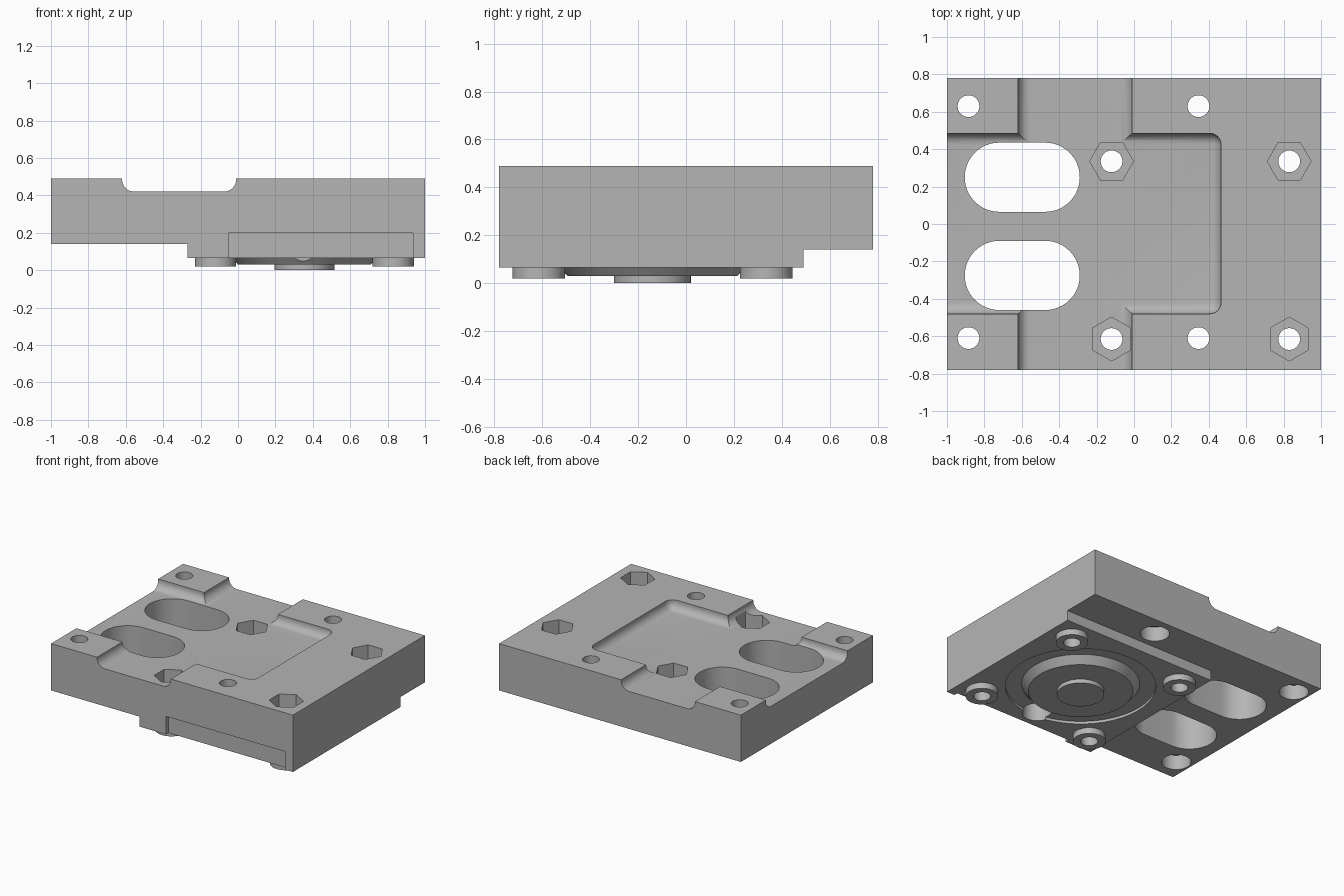
import bpy, bmesh, math

old = bpy.data.objects.get("Cube")
if old:
    bpy.data.objects.remove(old, do_unlink=True)

grey = bpy.data.materials.new("plain grey")
grey.use_nodes = True
colour = (0.46, 0.46, 0.46, 1)
grey.diffuse_color = colour
grey.node_tree.nodes["Principled BSDF"].inputs["Base Color"].default_value = colour


def make(name, bm):
    bmesh.ops.recalc_face_normals(bm, faces=bm.faces)
    mesh = bpy.data.meshes.new(name)
    bm.to_mesh(mesh)
    bm.free()
    mesh.materials.append(grey)
    obj = bpy.data.objects.new(name, mesh)
    bpy.context.collection.objects.link(obj)
    return obj


def prism(name, pts, z0, z1, top_pts=None):
    """Solid between an outline at z0 and an outline at z1."""
    bm = bmesh.new()
    low = [bm.verts.new((x, y, z0)) for x, y in pts]
    high = [bm.verts.new((x, y, z1)) for x, y in (top_pts or pts)]
    bm.faces.new(low)
    bm.faces.new(high)
    for i in range(len(low)):
        j = (i + 1) % len(low)
        bm.faces.new((low[i], low[j], high[j], high[i]))
    return make(name, bm)


def ring(x, y, r, n=64, turn=0.0):
    return [(x + r * math.cos(turn + math.tau * i / n),
             y + r * math.sin(turn + math.tau * i / n)) for i in range(n)]


def rect(x0, x1, y0, y1):
    return [(x0, y0), (x1, y0), (x1, y1), (x0, y1)]


def slot(x0, x1, y, r, n=24):
    pts = []
    for cx, start in ((x1, -math.pi / 2), (x0, math.pi / 2)):
        pts += [(cx + r * math.cos(start + math.pi * i / n),
                 y + r * math.sin(start + math.pi * i / n)) for i in range(n + 1)]
    return pts


def rounded_pocket(name, outline, z0, z1, radius):
    """Cutter with rounded bottom and upright edges."""
    obj = prism(name, outline, z0, z1)
    bm = bmesh.new()
    bm.from_mesh(obj.data)
    edges = [e for e in bm.edges if min(v.co.z for v in e.verts) < z0 + 0.001]
    bmesh.ops.bevel(bm, geom=edges, offset=radius, segments=8, profile=0.5,
                    affect='EDGES')
    bm.to_mesh(obj.data)
    bm.free()
    return obj


def combine(tool, operation):
    tool.hide_render = True
    mod = body.modifiers.new("combine", 'BOOLEAN')
    mod.operation = operation
    mod.solver = 'EXACT'
    mod.object = tool
    bpy.context.view_layer.objects.active = body
    bpy.ops.object.modifier_apply(modifier=mod.name)
    bpy.data.objects.remove(tool, do_unlink=True)


def cut(tool):
    combine(tool, 'DIFFERENCE')


def add(tool):
    combine(tool, 'UNION')


TOP, FLOOR, BASE, STEP = 0.49, 0.42, 0.065, 0.14
HUB_X, HUB_Y = 0.355, -0.14

# Main block with a raised step along two underside edges
body = prism("mounting_plate", rect(-1, 1, -0.78, 0.78), BASE, TOP)
cut(prism("step", [(-1.2, -0.9), (-0.27, -0.9), (-0.27, 0.49),
                   (1.2, 0.49), (1.2, 0.9), (-1.2, 0.9)], 0, STEP))

# Filleted pocket and cross channel in the top
cut(rounded_pocket("pocket", rect(-1.3, 0.465, -0.48, 0.485), FLOOR, 0.7, 0.06))
cut(rounded_pocket("channel", rect(-0.62, -0.01, -1, 1), FLOOR, 0.7, 0.065))

# Two long through slots
for y in (0.25, -0.275):
    cut(prism("slot", slot(-0.72, -0.475, y, 0.185), -0.1, 0.8))

# Shallow recess in the front face
cut(prism("front_recess", rect(-0.05, 0.935, -1, -0.75), 0, 0.2))

# Underside: round groove, tapered disc and centre hub
cut(prism("groove", ring(HUB_X, HUB_Y, 0.51, 96), 0, 0.085))
add(prism("disc", ring(HUB_X, HUB_Y, 0.355, 96), 0.03, 0.107,
          ring(HUB_X, HUB_Y, 0.418, 96)))
add(prism("hub", ring(HUB_X, HUB_Y, 0.16), 0, 0.06))

# Four bosses with through holes and hexagonal nut pockets
for x in (-0.12, 0.83):
    for y, turn in ((0.335, 0), (-0.615, math.pi / 6)):
        add(prism("boss", ring(x, y, 0.11), 0.02, 0.12))
        cut(prism("bolt_hole", ring(x, y, 0.058), -0.1, 0.8))
        cut(prism("nut_pocket", ring(x, y, 0.117, 6, turn), 0.2, 0.8))

# Four mounting holes, counterbored from below
for x in (-0.885, 0.345):
    for y in (0.63, -0.61):
        cut(prism("mount_hole", ring(x, y, 0.058), -0.1, 0.8))
        cut(prism("counterbore", ring(x, y, 0.1), -0.1, 0.25))

# Smooth rounded walls, crisp edges
bpy.ops.object.select_all(action='DESELECT')
body.select_set(True)
bpy.context.view_layer.objects.active = body
bpy.ops.object.shade_smooth_by_angle(angle=math.radians(25))
